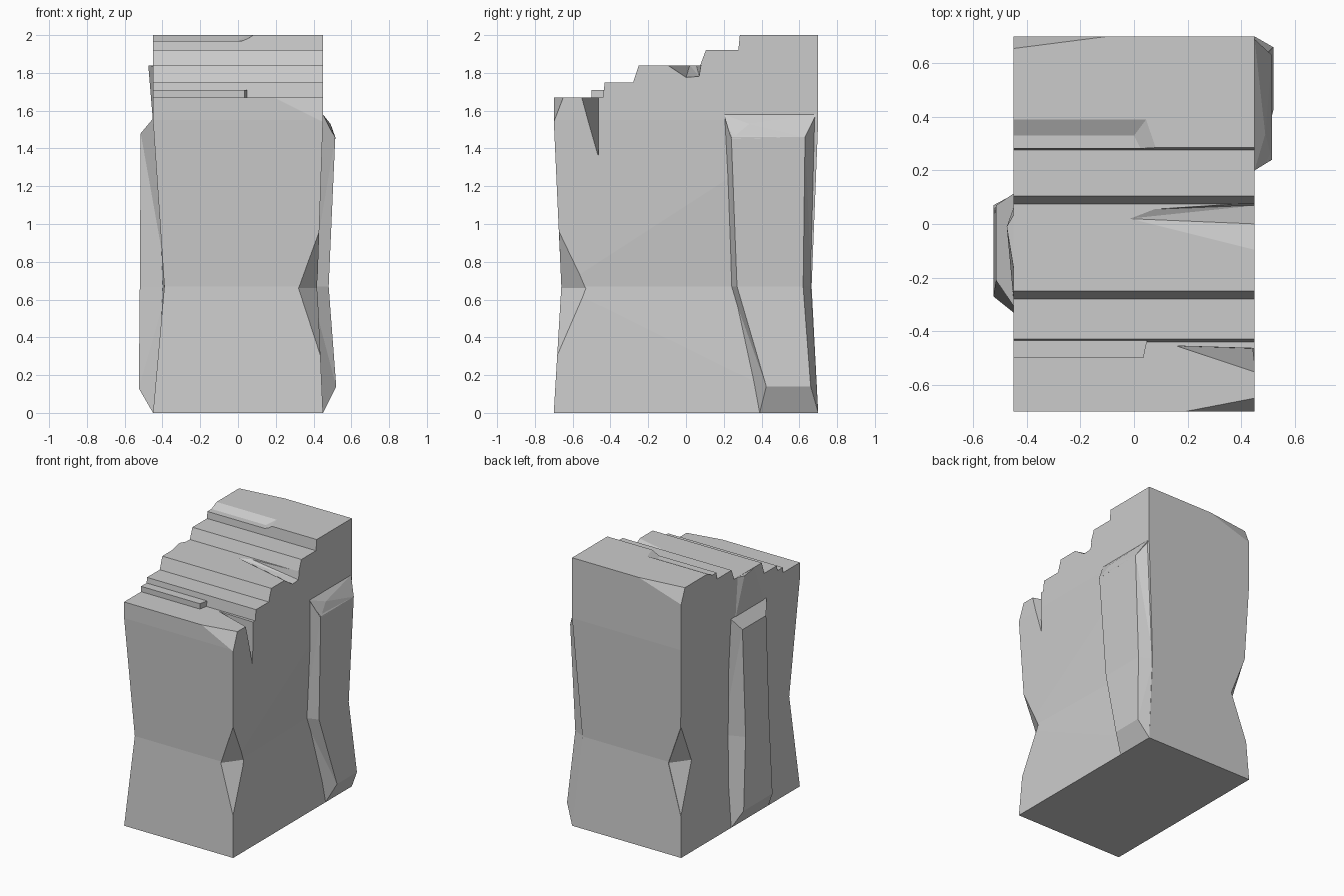
import bpy, bmesh

if "Cube" in bpy.data.objects:
    bpy.data.objects.remove(bpy.data.objects["Cube"])

def finish(name, bm):
    bmesh.ops.recalc_face_normals(bm, faces=bm.faces)
    me = bpy.data.meshes.new(name)
    bm.to_mesh(me)
    bm.free()
    ob = bpy.data.objects.new(name, me)
    bpy.context.collection.objects.link(ob)
    return ob

def hull(name, pts):
    bm = bmesh.new()
    for p in pts:
        bm.verts.new(p)
    r = bmesh.ops.convex_hull(bm, input=bm.verts)
    bad = [v for v in bm.verts if not v.link_faces]
    bmesh.ops.delete(bm, geom=bad, context='VERTS')
    return finish(name, bm)

def loft(name, rings):
    bm = bmesh.new()
    vs = [[bm.verts.new(p) for p in r] for r in rings]
    n = len(rings[0])
    for a, b in zip(vs, vs[1:]):
        for i in range(n):
            j = (i + 1) % n
            bm.faces.new((a[i], a[j], b[j], b[i]))
    bm.faces.new(vs[0][::-1])
    bm.faces.new(vs[-1])
    bmesh.ops.triangulate(bm, faces=[f for f in bm.faces if len(f.verts) == 4])
    return finish(name, bm)

def combine(ob, tool, op='DIFFERENCE'):
    m = ob.modifiers.new("bool", 'BOOLEAN')
    m.operation, m.object, m.solver = op, tool, 'EXACT'
    dg = bpy.context.evaluated_depsgraph_get()
    me = bpy.data.meshes.new_from_object(ob.evaluated_get(dg))
    ob.modifiers.clear()
    ob.data = me
    bpy.data.objects.remove(tool)

# Main block, pinched at the waist
def ring(z, fl, fr, br, bl):
    return [(*p, z) for p in (fl, fr, br, bl)]
full = ((-.45, -.70), (.45, -.70), (.45, .70), (-.45, .70))
rock = loft("cliff_body", [
    ring(0, *full),
    ring(.67, (-.39, -.66), (.42, -.66), (.39, .665), (-.42, .665)),
    ring(1.55, *full),
    ring(2.1, *full)])

# Stepped top
profile = [(-.9, -.1), (-.9, 1.67), (-.44, 1.67), (-.43, 1.75), (-.28, 1.75), (-.25, 1.84),
           (.075, 1.84), (.105, 1.92), (.277, 1.92), (.285, 2.0), (.9, 2.0), (.9, -.1)]
steps = loft("steps_tool", [[(x, y, z) for y, z in profile] for x in (-.8, .8)])
combine(rock, steps, 'INTERSECT')

# Matching waist chips on opposite corners
for s in (1, -1):
    pts = [(.434, -.672, .97), (.32, -.661, .66), (.422, -.525, .66), (.437, -.683, .3),
           (.6, -.8, .97), (.6, -.8, .3), (.32, -.8, .66), (.6, -.525, .66)]
    combine(rock, hull("waist_tool", [(s * x, s * y, z) for x, y, z in pts]))

# Top corner chips
combine(rock, hull("corner_tool", [(.19, -.70, 1.67), (.45, -.65, 1.67), (.45, -.70, 1.54),
                                   (.52, -.78, 1.75)]))
combine(rock, hull("corner_tool", [(-.10, .70, 2.0), (-.45, .655, 2.0), (-.45, .70, 1.89),
                                   (-.52, .78, 2.1)]))

# Shallow ledge worn into the highest step
ledge = [(.2, 1.97), (.33, 1.97), (.39, 2.0), (.45, 2.03), (.2, 2.03)]
combine(rock, loft("ledge_tool", [[(-.6, y, z) for y, z in ledge],
                                  [(.0 + (z - 1.97) * 1.5 + (.33 - min(y, .33)) * .5, y, z) for y, z in ledge]]))

# Notch in the middle step and cleft in the low step
combine(rock, hull("notch_tool", [(-.02, .02, 1.841), (.07, .055, 1.841), (.46, -.1, 1.841),
                                  (.46, .0, 1.775), (.46, .07, 1.78), (.46, .08, 1.841),
                                  (.2, .05, 1.845)]))
combine(rock, hull("cleft_tool", [(.451, -.555, 1.68), (.41, -.48, 1.68), (.15, -.455, 1.68),
                                  (.41, -.465, 1.62), (.451, -.465, 1.35), (.48, -.465, 1.35),
                                  (.48, -.465, 1.68), (.48, -.555, 1.68)]))

# Small ridge on the lowest step
hull("step_ridge", [(x + (.015 if y > -.47 and x > 0 else 0), y, z)
                    for x in (-.45, .035) for y in (-.50, -.43) for z in (1.62, 1.71)])

# Right buttress slab, stacked in convex halves about the waist
def slab(name, rings):
    # each ring: z of inner/outer, inner y range and x, outer y range and x
    return loft(name, [[(xi, a, zi), (xo, c, zo), (xo, d, zo), (xi, b, zi)]
                       for zi, zo, xi, a, b, xo, c, d in rings])
slab("right_buttress", [
    (0, .14, .45, .39, .70, .52, .425, .66),
    (.67, .67, .38, .235, .665, .48, .27, .62),
    (1.58, 1.46, .44, .20, .69, .515, .24, .63)])
hull("right_buttress_cap", [(.40, .20, 1.58), (.40, .69, 1.58), (.45, .20, 1.58), (.45, .69, 1.58),
                            (.515, .24, 1.45), (.515, .63, 1.46), (.49, .335, 1.53),
                            (.40, .24, 1.45), (.40, .63, 1.46)])

# Left buttress slab with the lump above it
slab("left_buttress", [
    (0, .13, -.45, -.33, .11, -.525, -.27, .07),
    (.67, .67, -.37, -.32, .10, -.52, -.24, .04),
    (1.57, 1.48, -.44, -.32, .12, -.515, -.21, .07)])
hull("left_lump", [(-.475, -.01, 1.84), (-.44, -.22, 1.835), (-.44, .05, 1.84),
                   (-.45, -.28, 1.54), (-.45, .06, 1.54), (-.40, -.1, 1.6)])
